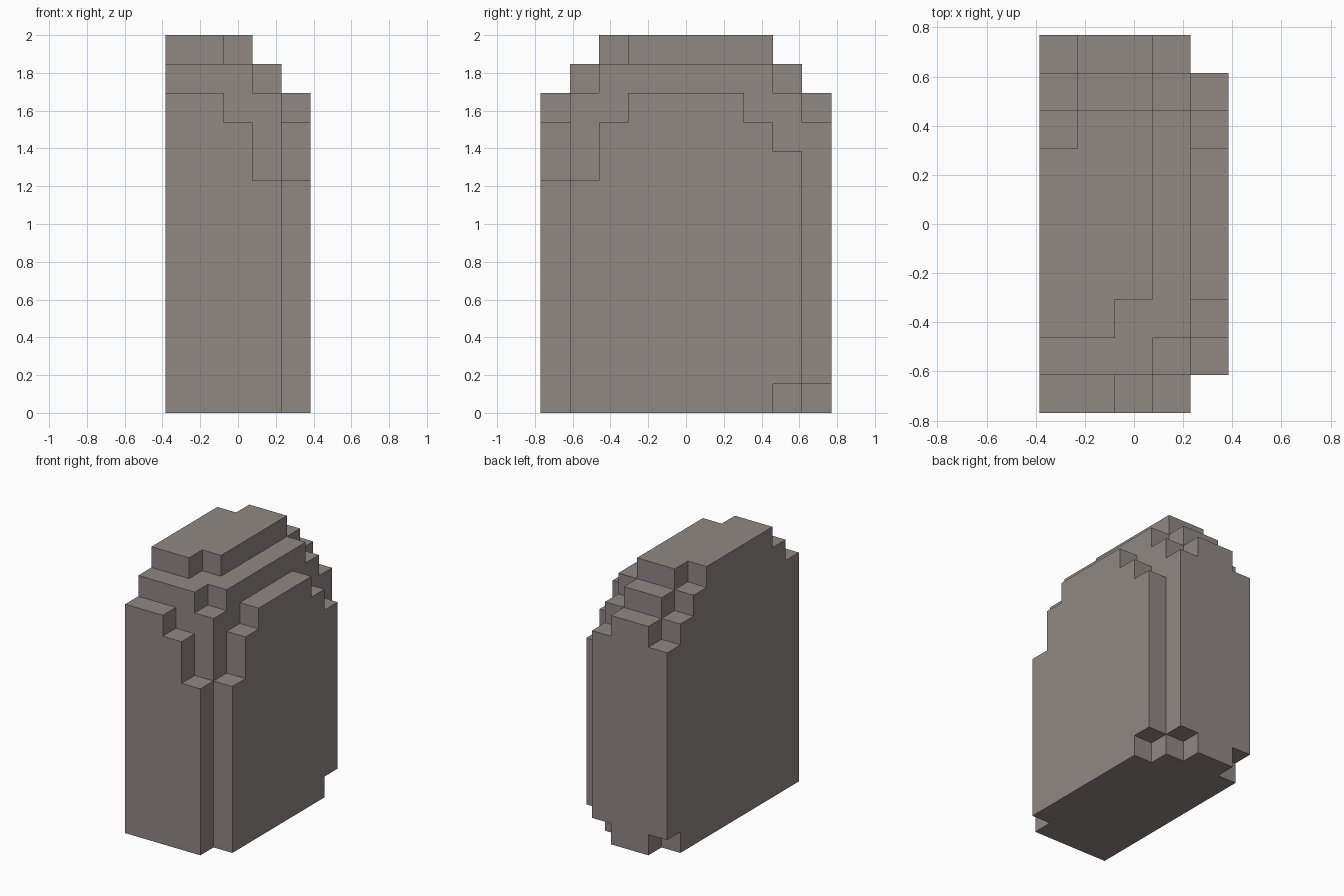
import bpy, bmesh, math
from mathutils import Vector

cube = bpy.data.objects.get("Cube")
if cube:
    bpy.data.objects.remove(cube, do_unlink=True)

UNIT = 2 / 13                       # edge of one block
NX, NY, NZ = 5, 10, 13

# Stepped top: block heights from front to back, one row per slice along x
HEIGHTS = [
    (11, 12, 13, 13, 13, 13, 13, 12, 11, 10),
    (11, 12, 13, 13, 13, 13, 13, 13, 12, 11),
    (10, 12, 12, 13, 13, 13, 13, 13, 12, 11),
    (8, 11, 12, 12, 12, 12, 12, 12, 11, 10),
    (0, 8, 10, 11, 11, 11, 11, 10, 9, 0),
]
# Columns whose lowest block is chipped away at the back
CHIPPED = {(0, 9), (3, 9), (4, 8)}


def solid(x, y, z):
    if not (0 <= x < NX and 0 <= y < NY):
        return False
    return (1 if (x, y) in CHIPPED else 0) <= z < HEIGHTS[x][y]


def add_side(bm, cell, axis, sign):
    """Add the face of one block that points along an axis."""
    n, u = Vector((0, 0, 0)), Vector((0, 0, 0))
    n[axis], u[(axis + 1) % 3] = sign, 1
    v = n.cross(u)
    centre = Vector(cell) + Vector((0.5 - NX / 2, 0.5 - NY / 2, 0.5)) + n / 2
    corners = [(-1, -1), (1, -1), (1, 1), (-1, 1)]
    bm.faces.new([bm.verts.new((centre + u * a / 2 + v * b / 2) * UNIT) for a, b in corners])


# Stone colour
stone = bpy.data.materials.new("warm_grey_stone")
stone.use_nodes = True
colour = (0.279, 0.246, 0.235, 1)
stone.diffuse_color = colour
bsdf = stone.node_tree.nodes["Principled BSDF"]
bsdf.inputs["Base Color"].default_value = colour
bsdf.inputs["Roughness"].default_value = 0.9

# Outer skin of the blocks, merged into large flat faces
bm = bmesh.new()
for x in range(NX):
    for y in range(NY):
        for z in range(NZ):
            if not solid(x, y, z):
                continue
            for axis in range(3):
                for sign in (-1, 1):
                    near = [x, y, z]
                    near[axis] += sign
                    if not solid(*near):
                        add_side(bm, (x, y, z), axis, sign)
bmesh.ops.remove_doubles(bm, verts=bm.verts, dist=1e-4)
bmesh.ops.dissolve_limit(bm, angle_limit=math.radians(1), verts=bm.verts, edges=bm.edges)

mesh = bpy.data.meshes.new("stepped_stone_block")
bm.to_mesh(mesh)
bm.free()
mesh.materials.append(stone)
block = bpy.data.objects.new("stepped_stone_block", mesh)
bpy.context.scene.collection.objects.link(block)
